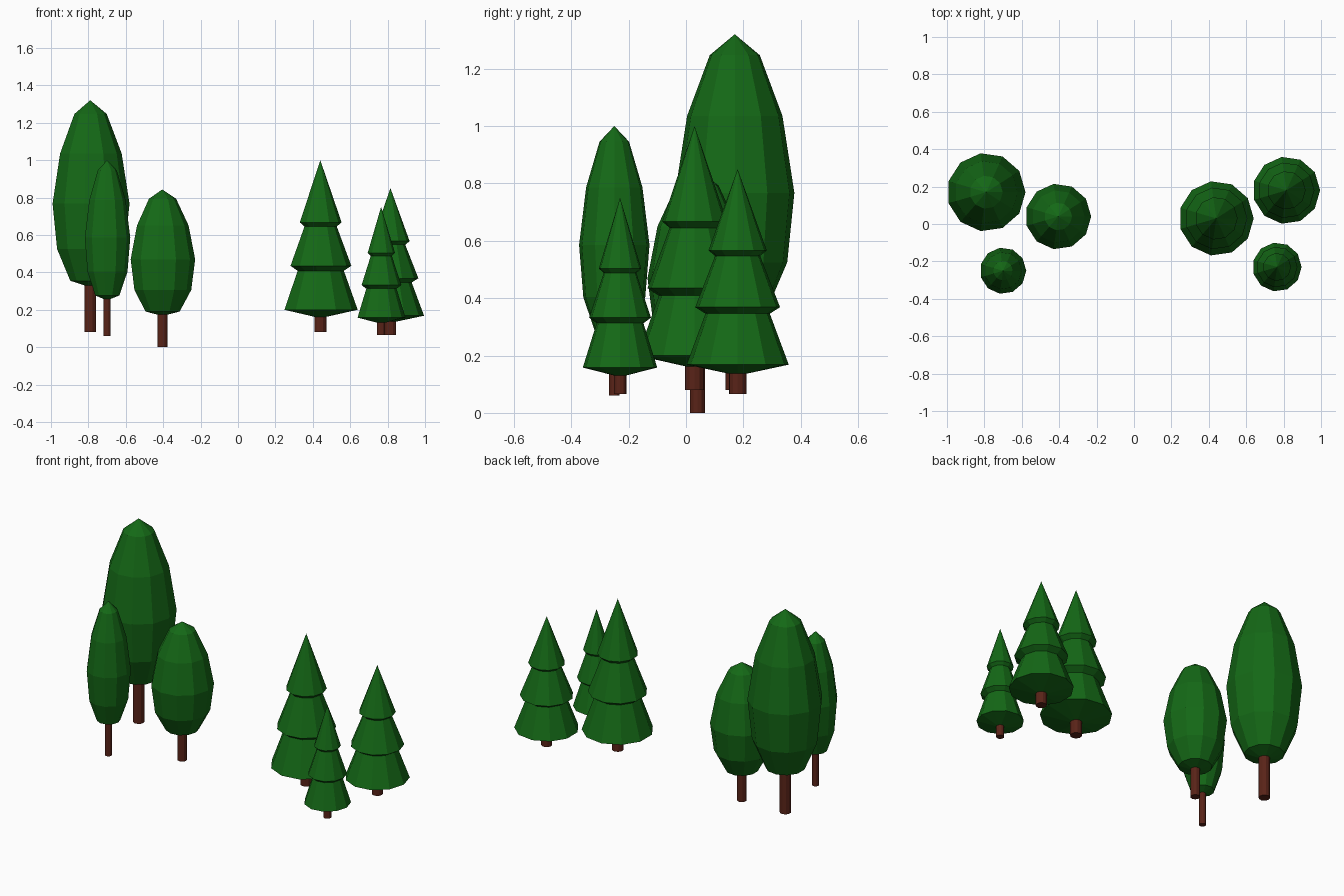
import bpy, bmesh, math

if "Cube" in bpy.data.objects:
    bpy.data.objects.remove(bpy.data.objects["Cube"])


def material(name, color):
    m = bpy.data.materials.new(name)
    m.diffuse_color = (*color, 1)
    m.use_nodes = True
    m.node_tree.nodes["Principled BSDF"].inputs["Base Color"].default_value = m.diffuse_color
    return m


LEAF = material("leaf_green", (0.007, 0.14, 0.008))
BARK = material("bark_brown", (0.10, 0.017, 0.009))
SIDES = 11


def lathe(name, profile, x, y, mat, sides=SIDES):
    """Revolve (radius, z) points, listed bottom to top, into a closed flat-shaded solid."""
    bm = bmesh.new()
    rings = []
    for r, z in profile:
        n = sides if r > 0 else 1
        rings.append([bm.verts.new((r * math.cos(2 * math.pi * i / sides),
                                    r * math.sin(2 * math.pi * i / sides), z)) for i in range(n)])
    for a, b in zip(rings, rings[1:]):
        for i in range(sides):
            j = (i + 1) % sides
            if len(a) == 1:
                bm.faces.new((a[0], b[j], b[i]))
            elif len(b) == 1:
                bm.faces.new((a[i], a[j], b[0]))
            else:
                bm.faces.new((a[i], a[j], b[j], b[i]))
    bmesh.ops.recalc_face_normals(bm, faces=bm.faces)
    mesh = bpy.data.meshes.new(name)
    bm.to_mesh(mesh)
    bm.free()
    mesh.materials.append(mat)
    ob = bpy.data.objects.new(name, mesh)
    ob.location = (x, y, 0)
    bpy.context.collection.objects.link(ob)


# Crown profiles: (fraction of radius, fraction of crown height)
ROUND = [(0, 0), (.53, .035), (.88, .205), (1, .447), (.8, .715), (.42, .927), (0, 1)]
PINE = [(0, 0), (1, .053), (.63, .30), (.83, .331), (.44, .58), (.57, .606), (0, 1)]


def tree(name, shape, x, y, radius, ground, bottom, top, trunk_r):
    h = top - bottom
    lathe(name + "_crown", [(r * radius, bottom + z * h) for r, z in shape], x, y, LEAF)
    t = bottom + 0.04
    lathe(name + "_trunk", [(0, ground), (trunk_r, ground), (trunk_r, t), (0, t)], x, y, BARK)


# Round-crowned group on the left
tree("tall_round_tree", ROUND, -.79, .17, .21, .08, .32, 1.32, .032)
tree("slim_round_tree", ROUND, -.70, -.25, .124, .06, .25, 1.0, .019)
tree("short_round_tree", ROUND, -.405, .04, .176, 0, .167, .843, .027)

# Tiered conifer group on the right
tree("large_conifer", PINE, .44, .03, .20, .08, .155, 1.0, .033)
tree("medium_conifer", PINE, .815, .18, .18, .065, .13, .85, .031)
tree("small_conifer", PINE, .765, -.23, .131, .065, .125, .75, .022)
